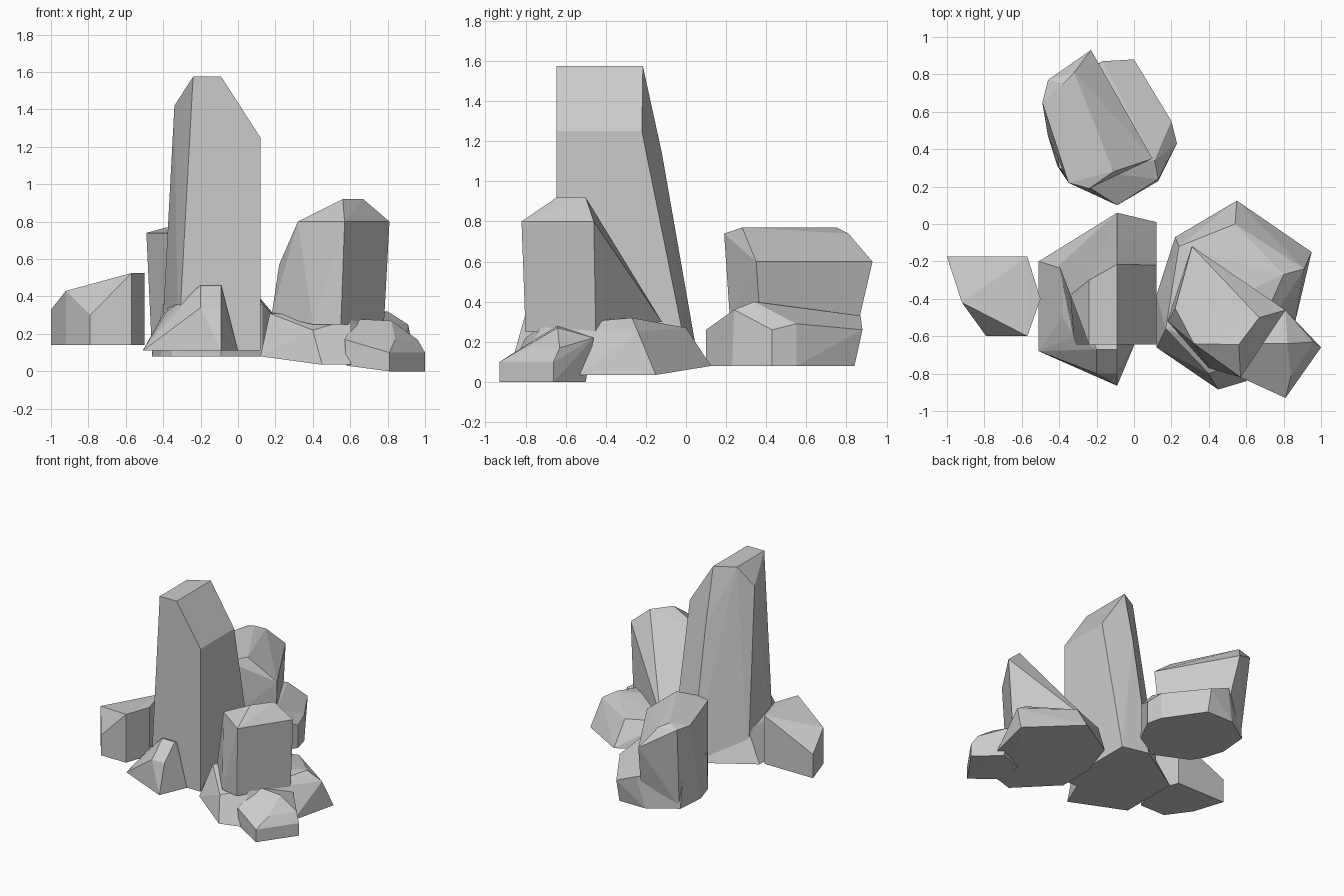
import bpy, bmesh, math


def rock(name, corners):
    """Faceted stone: convex hull around its corner points."""
    bm = bmesh.new()
    for c in corners:
        bm.verts.new(c)
    res = bmesh.ops.convex_hull(bm, input=bm.verts[:])
    loose = [v for v in bm.verts if not v.link_faces]
    bmesh.ops.delete(bm, geom=loose, context='VERTS')
    bmesh.ops.dissolve_limit(bm, angle_limit=math.radians(4),
                             verts=bm.verts[:], edges=bm.edges[:])
    bmesh.ops.recalc_face_normals(bm, faces=bm.faces[:])
    mesh = bpy.data.meshes.new(name)
    bm.to_mesh(mesh)
    bm.free()
    ob = bpy.data.objects.new(name, mesh)
    bpy.context.collection.objects.link(ob)
    return ob


def ring(z, outline):
    return [(x, y, z) for x, y in outline]


# Low stone on the left: flat base, slanted top
left = [(-1, -.175), (-.57, -.175), (-.5, -.4), (-.57, -.6), (-.79, -.6), (-.92, -.42)]
left_top = [.33, .525, .525, .525, .30, .43]
rock("left_stone", ring(.14, left) + [(x, y, z) for (x, y), z in zip(left, left_top)])

# Tall central pillar
rock("tall_pillar",
     ring(.11, [(-.32, -.645), (.12, -.645), (.12, .01), (-.09, .06), (-.41, -.2)]) +
     ring(1.575, [(-.24, -.645), (-.09, -.645), (-.09, -.215), (-.24, -.3)]) +
     ring(1.25, [(.12, -.645), (.12, -.22)]) +
     [(-.34, -.38, 1.42), (-.09, -.12, 1.14)])

# Stone wrapped round the foot of the pillar
rock("pillar_foot",
     ring(.11, [(-.51, -.2), (-.09, .06), (0, -.3), (0, -.65), (-.09, -.865), (-.51, -.68)]) +
     ring(.34, [(-.2, -.8), (-.09, -.8), (-.38, -.24)]) +
     ring(.46, [(-.2, -.67), (-.09, -.67)]) +
     [(-.32, -.6, .36), (-.38, -.5, .32)])

# Back stone: broad base and a leaning block on top
rock("back_base",
     ring(.08, [(-.46, .47), (-.41, .31), (-.35, .22), (-.09, .1), (.13, .23),
                (.23, .43), (.2, .55), (0, .84), (-.23, .84), (-.44, .7)]) +
     ring(.26, [(-.09, .1), (.23, .43), (0, .88)]) +
     [(.13, .24, .36), (.11, .34, .4), (.2, .55, .29), (-.17, .87, .33),
      (-.45, .68, .36), (-.4, .3, .36)])
rock("back_block",
     ring(.74, [(-.49, .65), (-.46, .77), (-.32, .81), (-.24, .19), (-.35, .22)]) +
     ring(.6, [(-.23, .93), (.1, .35)]) +
     ring(.77, [(-.38, .75), (-.11, .28)]) +
     ring(.3, [(-.2, .86), (.08, .37), (-.2, .22)]) +
     ring(.1, [(-.46, .47), (-.36, .24), (-.43, .7)]))

# Right stone: wide base with a tilted underside
rock("right_base",
     ring(.08, [(.12, -.66), (.12, -.38), (.22, -.07), (.55, .125)]) +
     ring(.035, [(.95, -.15), (.86, -.53), (.6, -.84), (.45, -.885)]) +
     [(.17, -.56, .31), (.24, -.12, .28), (.54, 0, .27), (.8, -.27, .32),
      (.91, -.24, .25), (.4, -.8, .22), (.6, -.72, .28)])

# Right crystal with a long slope down to the back
rock("right_crystal",
     ring(.92, [(.56, -.645), (.67, -.5)]) +
     ring(.8, [(.57, -.82), (.81, -.46), (.32, -.64)]) +
     ring(.25, [(.55, -.8), (.78, -.45), (.4, -.77)]) +
     ring(.3, [(.31, -.12), (.18, -.52)]) +
     [(.22, -.45, .57)])

# Small boulder at the front right
rock("front_boulder",
     ring(0, [(.81, -.93), (1, -.66), (.82, -.5)]) +
     ring(.03, [(.58, -.82), (.6, -.6)]) +
     ring(.1, [(.81, -.93), (1, -.66)]) +
     ring(.17, [(.57, -.82), (.67, -.81), (.84, -.81), (.96, -.63)]) +
     [(.81, -.46, .22), (.63, -.64, .28), (.82, -.64, .27)])
